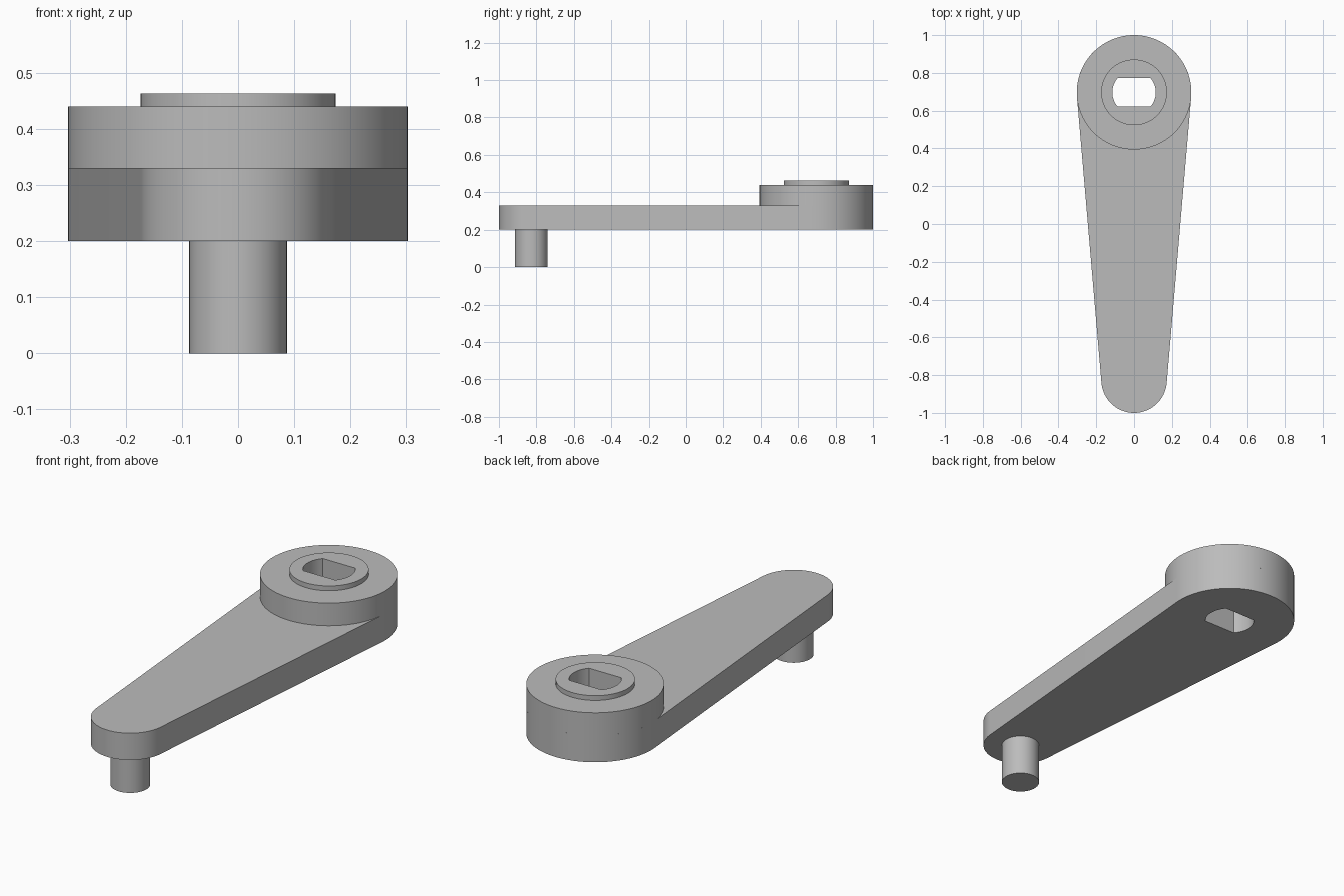
import bpy
import bmesh
from math import asin, acos, cos, sin, pi

cube = bpy.data.objects.get("Cube")
if cube:
    bpy.data.objects.remove(cube)

HUB_Y, HUB_R = 0.697, 0.303
TIP_Y, TIP_R = -0.827, 0.173
BASE, ARM_TOP, HUB_TOP, COLLAR_TOP = 0.2, 0.33, 0.44, 0.463

grey = bpy.data.materials.new("plain grey")
grey.use_nodes = True
colour = (0.5, 0.5, 0.5, 1)
grey.diffuse_color = colour
grey.node_tree.nodes["Principled BSDF"].inputs["Base Color"].default_value = colour


def arc(y, r, start, end, steps):
    """Points along an arc centred on x = 0."""
    return [(r * cos(start + (end - start) * i / steps),
             y + r * sin(start + (end - start) * i / steps)) for i in range(steps + 1)]


def circle(y, r):
    return arc(y, r, 0, 2 * pi, 96)[:-1]


def prism(name, outline, bottom, top):
    """Extrude a flat outline into a solid."""
    bm = bmesh.new()
    face = bm.faces.new([bm.verts.new((x, y, bottom)) for x, y in outline])
    up = bmesh.ops.extrude_face_region(bm, geom=[face])["geom"]
    bmesh.ops.translate(bm, vec=(0, 0, top - bottom),
                        verts=[v for v in up if isinstance(v, bmesh.types.BMVert)])
    bmesh.ops.recalc_face_normals(bm, faces=bm.faces)
    mesh = bpy.data.meshes.new(name)
    bm.to_mesh(mesh)
    bm.free()
    mesh.materials.append(grey)
    obj = bpy.data.objects.new(name, mesh)
    bpy.context.collection.objects.link(obj)
    return obj


def activate(obj):
    bpy.ops.object.select_all(action='DESELECT')
    obj.select_set(True)
    bpy.context.view_layer.objects.active = obj


# Tapered arm: two round ends joined by tangent sides
tilt = asin((HUB_R - TIP_R) / (HUB_Y - TIP_Y))
arm_outline = (arc(HUB_Y, HUB_R, -tilt, pi + tilt, 56)
               + arc(TIP_Y, TIP_R, pi + tilt, 2 * pi - tilt, 48))
arm = prism("arm", arm_outline, BASE, ARM_TOP)

# Raised hub, its collar and the pin under the narrow end
hub = prism("hub", circle(HUB_Y, HUB_R), ARM_TOP, HUB_TOP)
collar = prism("collar", circle(HUB_Y, 0.174), HUB_TOP, COLLAR_TOP)
pin = prism("pin", circle(TIP_Y, 0.087), 0, BASE)

# Shaft slot with two flats, cut through arm, hub and collar
slot_r, flat = 0.115, 0.076
a = asin(flat / slot_r)
slot_outline = arc(HUB_Y, slot_r, -a, a, 16) + arc(HUB_Y, slot_r, pi - a, pi + a, 16)
cutter = prism("slot_cutter", slot_outline, 0.1, 0.6)
cutter.hide_render = True

for part in (arm, hub, collar):
    cut = part.modifiers.new("slot", 'BOOLEAN')
    cut.operation = 'DIFFERENCE'
    cut.solver = 'EXACT'
    cut.object = cutter
    activate(part)
    bpy.ops.object.modifier_apply(modifier=cut.name)
bpy.data.objects.remove(cutter)

# Smooth round walls, sharp rims
for part in (arm, hub, collar, pin):
    activate(part)
    bpy.ops.object.shade_smooth_by_angle(angle=pi / 6)
